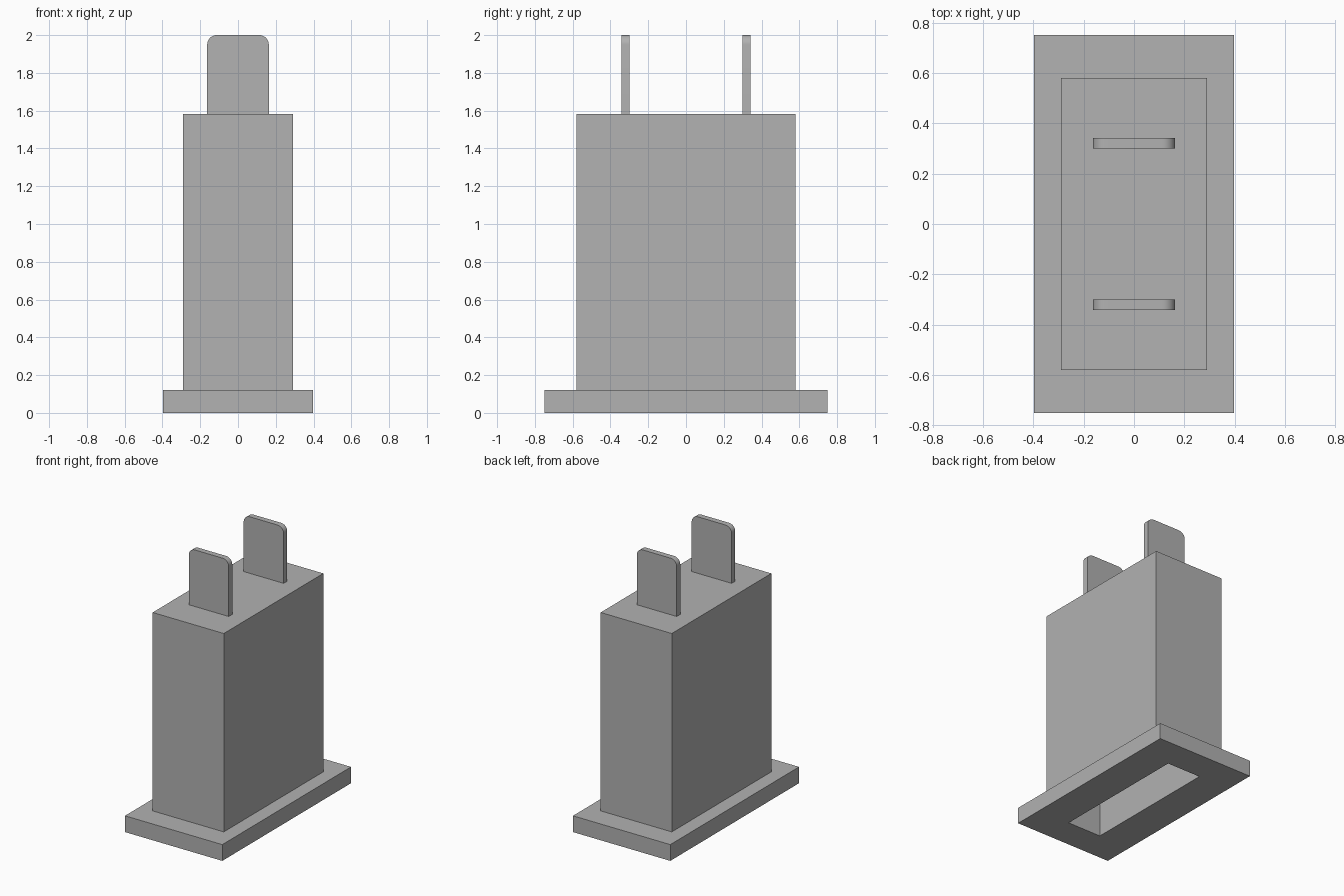
import bpy
import bmesh
from math import radians, sin, cos

cube = bpy.data.objects.get("Cube")
if cube:
    bpy.data.objects.remove(cube, do_unlink=True)

grey = bpy.data.materials.new("plain grey")
grey.use_nodes = True
colour = (0.445, 0.445, 0.445, 1)
grey.diffuse_color = colour
grey.node_tree.nodes["Principled BSDF"].inputs["Base Color"].default_value = colour


def make_object(name, bm):
    bmesh.ops.recalc_face_normals(bm, faces=bm.faces)
    mesh = bpy.data.meshes.new(name)
    bm.to_mesh(mesh)
    bm.free()
    mesh.materials.append(grey)
    obj = bpy.data.objects.new(name, mesh)
    bpy.context.collection.objects.link(obj)
    return obj


def loft(name, rings):
    """Bridge a chain of closed rings and cap both ends."""
    bm = bmesh.new()
    loops = [[bm.verts.new(p) for p in ring] for ring in rings]
    for a, b in zip(loops, loops[1:]):
        for i in range(len(a)):
            j = (i + 1) % len(a)
            bm.faces.new((a[i], a[j], b[j], b[i]))
    bm.faces.new(loops[0])
    bm.faces.new(loops[-1])
    return make_object(name, bm)


def rectangle(half_x, half_y, z):
    return [(sx * half_x, sy * half_y, z)
            for sx, sy in ((-1, -1), (1, -1), (1, 1), (-1, 1))]


# Flanged housing, from the roof of the slot, around the flange, to the top
slot, flange, body = (0.138, 0.525), (0.397, 0.75), (0.29, 0.58)
flange_top, body_top, slot_roof = 0.12, 1.583, 1.3
loft("flanged_housing", [
    rectangle(*slot, slot_roof),
    rectangle(*slot, 0),
    rectangle(*flange, 0),
    rectangle(*flange, flange_top),
    rectangle(*body, flange_top),
    rectangle(*body, body_top),
])

# Two contact blades with rounded upper corners
half_width, radius, top, thickness = 0.163, 0.05, 2.0, 0.042
outline = [(-half_width, body_top), (half_width, body_top)]
for side, start in ((1, 0), (-1, 90)):
    for step in range(9):
        a = radians(start + 90 * step / 8)
        outline.append((side * (half_width - radius) + radius * cos(a),
                        top - radius + radius * sin(a)))

for name, centre in (("front_blade", -0.32), ("back_blade", 0.32)):
    blade = loft(name, [[(x, centre + side * thickness / 2, z) for x, z in outline]
                        for side in (-1, 1)])
    bpy.ops.object.select_all(action='DESELECT')
    blade.select_set(True)
    bpy.context.view_layer.objects.active = blade
    bpy.ops.object.shade_smooth_by_angle(angle=radians(30))
